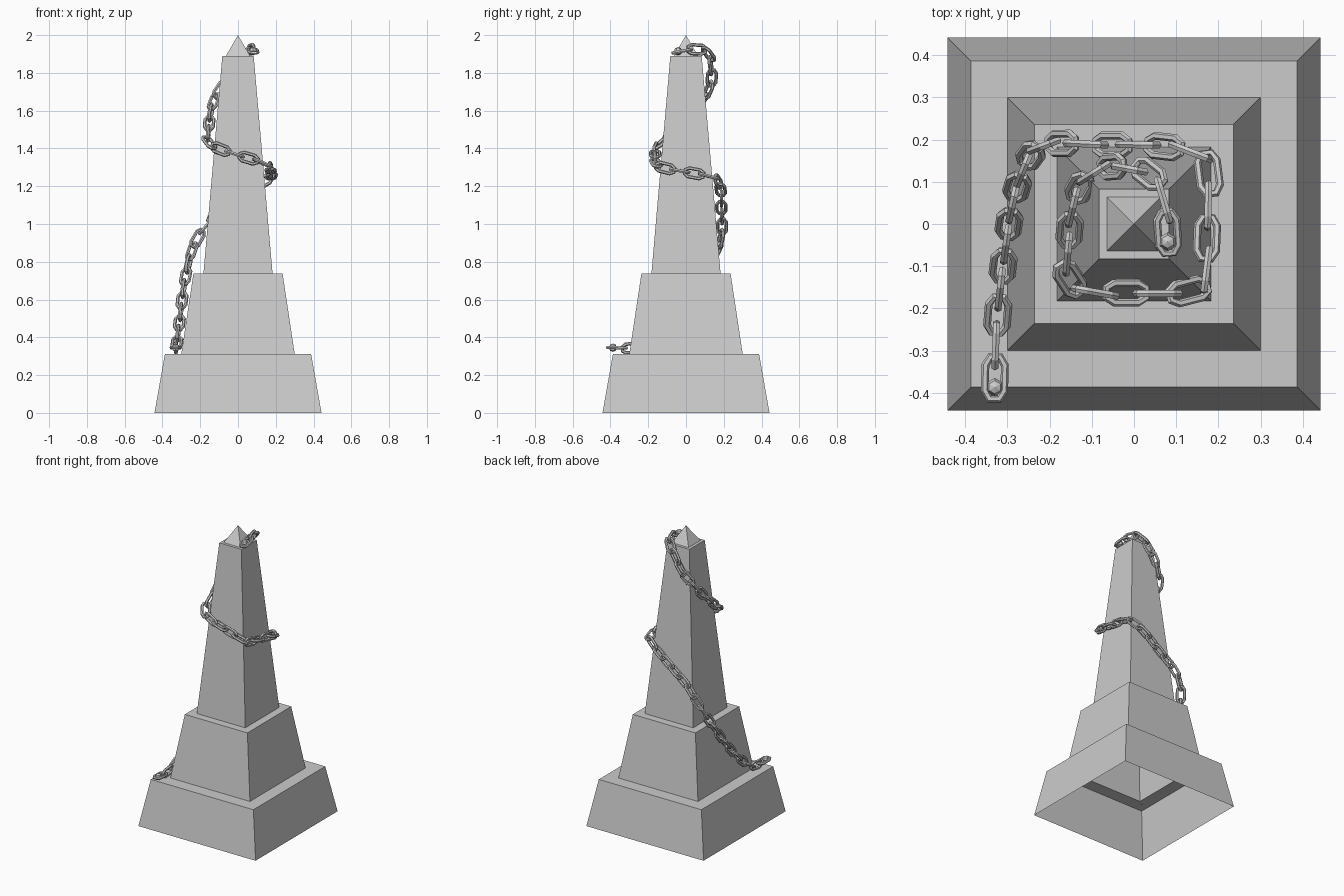
import bpy, bmesh, math
from mathutils import Vector, Matrix

if "Cube" in bpy.data.objects:
    bpy.data.objects.remove(bpy.data.objects["Cube"])


def make_object(name, bm):
    bmesh.ops.recalc_face_normals(bm, faces=bm.faces[:])
    mesh = bpy.data.meshes.new(name)
    bm.to_mesh(mesh)
    bm.free()
    obj = bpy.data.objects.new(name, mesh)
    bpy.context.collection.objects.link(obj)
    return obj


# Obelisk: one square stepped shell, open underneath (half width, height)
profile = [(0.442, 0), (0.387, 0.312), (0.30, 0.312), (0.236, 0.738),
           (0.183, 0.738), (0.083, 1.89), (0.064, 1.89)]
bm = bmesh.new()
rings = [[bm.verts.new((sx * h, sy * h, z))
          for sx, sy in ((-1, -1), (1, -1), (1, 1), (-1, 1))] for h, z in profile]
for a, b in zip(rings, rings[1:]):
    for i in range(4):
        j = (i + 1) % 4
        bm.faces.new((a[i], a[j], b[j], b[i]))
tip = bm.verts.new((0, 0, 2))
for i in range(4):
    bm.faces.new((rings[-1][i], rings[-1][(i + 1) % 4], tip))
make_object("obelisk", bm)

# Chain path, winding down from the tip to the lowest step
path = [Vector(p) for p in (
    (0.08, -0.02, 1.915), (0.072, 0.05, 1.925), (0.04, 0.115, 1.905),
    (-0.01, 0.13, 1.84), (-0.06, 0.135, 1.76), (-0.115, 0.105, 1.68),
    (-0.145, 0.04, 1.59), (-0.155, -0.05, 1.50), (-0.155, -0.125, 1.435),
    (-0.10, -0.16, 1.40), (0, -0.163, 1.365), (0.10, -0.163, 1.335),
    (0.165, -0.14, 1.305), (0.172, -0.05, 1.285), (0.176, 0.06, 1.265),
    (0.172, 0.145, 1.245), (0.12, 0.175, 1.215), (0.03, 0.187, 1.15),
    (-0.06, 0.187, 1.08), (-0.15, 0.191, 1.01), (-0.21, 0.187, 0.93),
    (-0.25, 0.155, 0.84), (-0.285, 0.06, 0.68), (-0.305, -0.06, 0.52),
    (-0.32, -0.18, 0.40), (-0.327, -0.27, 0.348), (-0.33, -0.365, 0.345))]


# Smooth the path, then walk it at even spacing
def catmull(p0, p1, p2, p3, t):
    return 0.5 * (2 * p1 + (p2 - p0) * t + (2 * p0 - 5 * p1 + 4 * p2 - p3) * t ** 2
                  + (3 * p1 - p0 - 3 * p2 + p3) * t ** 3)


ext = [2 * path[0] - path[1]] + path + [2 * path[-1] - path[-2]]
fine = [catmull(*ext[i:i + 4], k / 12) for i in range(len(path) - 1) for k in range(12)]
fine.append(path[-1])
dist = [0.0]
for a, b in zip(fine, fine[1:]):
    dist.append(dist[-1] + (b - a).length)


def at(s):
    s = min(max(s, 0), dist[-1])
    for i in range(len(fine) - 1):
        if dist[i + 1] >= s:
            return fine[i].lerp(fine[i + 1], (s - dist[i]) / (dist[i + 1] - dist[i]))
    return fine[-1]


# One link: six-sided wire swept round an elongated octagon
R, WIRE, HALF = 0.023, 0.0095, 0.030
outline = []
for side in (1, -1):
    for k in range(4):
        ang = math.radians(90 - 60 * k) if side == 1 else math.radians(270 - 60 * k)
        outline.append(Vector((side * HALF + R * math.cos(ang), R * math.sin(ang), 0)))


def add_link(bm, mat):
    n = len(outline)
    loops = []
    for i, p in enumerate(outline):
        d = ((outline[(i + 1) % n] - p).normalized()
             + (p - outline[i - 1]).normalized()).normalized()
        side = Vector((-d.y, d.x, 0))
        loops.append([bm.verts.new(mat @ (p + WIRE * (
            side * math.cos(k * math.pi / 3) + Vector((0, 0, 1)) * math.sin(k * math.pi / 3))))
            for k in range(6)])
    for i in range(n):
        a, b = loops[i], loops[(i + 1) % n]
        for k in range(6):
            m = (k + 1) % 6
            bm.faces.new((a[k], a[m], b[m], b[k]))


# Chain: links alternate flat and upright
bm = bmesh.new()
count = round(dist[-1] / 0.079)
count += count % 2
step = dist[-1] / count
for i in range(count + 1):
    s = i * step
    x = (at(s + 0.035) - at(s - 0.035)).normalized()
    y = Vector((0, 0, 1)).cross(x).normalized()
    z = x.cross(y)
    rot = Matrix((x, y, z)).transposed().to_4x4()
    turn = Matrix.Rotation(math.pi / 2 * (i % 2), 4, 'X')
    add_link(bm, Matrix.Translation(at(s)) @ rot @ turn)
make_object("chain", bm)

# Small studs pinning both chain ends
for name, p, off in (("upper_stud", path[0], -0.022), ("lower_stud", path[-1], -0.022)):
    bm = bmesh.new()
    bmesh.ops.create_uvsphere(bm, u_segments=6, v_segments=4, radius=0.022,
                              matrix=Matrix.Translation(p + Vector((0, off, 0))))
    make_object(name, bm)
